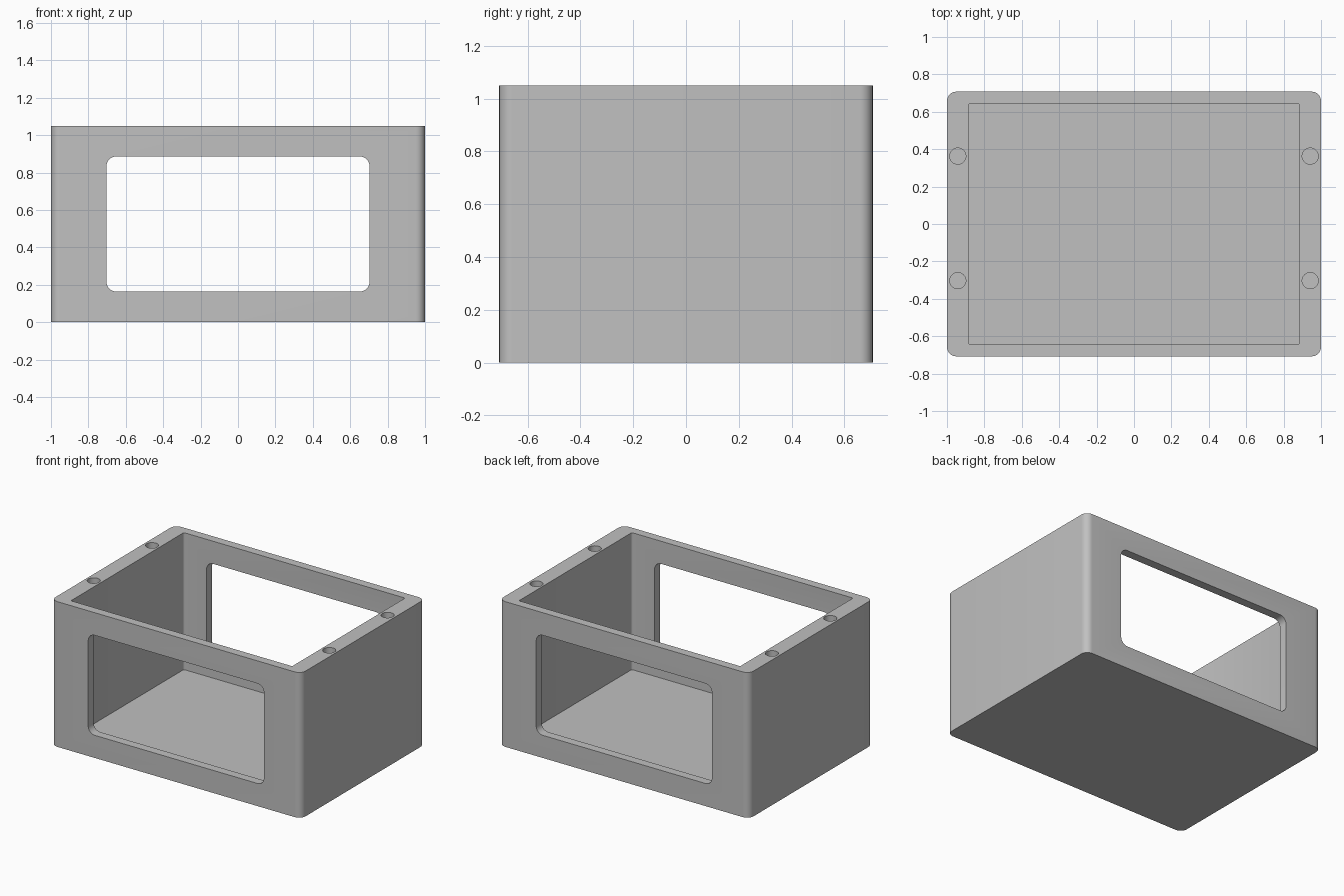
import bpy
import bmesh
from math import cos, sin, pi, radians
from mathutils import Matrix, Vector

cube = bpy.data.objects.get("Cube")
if cube:
    bpy.data.objects.remove(cube, do_unlink=True)

WIDTH, DEPTH, HEIGHT = 2.0, 1.415, 1.05
FLOOR = 0.06

grey = bpy.data.materials.new("plain grey")
grey.use_nodes = True
grey.diffuse_color = (0.53, 0.53, 0.53, 1)
grey.node_tree.nodes["Principled BSDF"].inputs["Base Color"].default_value = grey.diffuse_color


def rounded_prism(name, width, depth, height, radius, steps=8):
    """Upright prism on z = 0 with a rounded rectangle as its outline."""
    bm = bmesh.new()
    outline = []
    for i, (sx, sy) in enumerate([(1, 1), (-1, 1), (-1, -1), (1, -1)]):
        for k in range(steps + 1):
            a = (i + k / steps) * pi / 2
            outline.append(bm.verts.new((sx * (width / 2 - radius) + radius * cos(a),
                                         sy * (depth / 2 - radius) + radius * sin(a), 0)))
    base = bm.faces.new(outline)
    top = bmesh.ops.extrude_face_region(bm, geom=[base])["geom"]
    bmesh.ops.translate(bm, vec=Vector((0, 0, height)),
                        verts=[v for v in top if isinstance(v, bmesh.types.BMVert)])
    bmesh.ops.recalc_face_normals(bm, faces=bm.faces)
    mesh = bpy.data.meshes.new(name)
    bm.to_mesh(mesh)
    bm.free()
    mesh.materials.append(grey)
    obj = bpy.data.objects.new(name, mesh)
    bpy.context.collection.objects.link(obj)
    return obj


def cut(target, cutter):
    """Subtract the cutter from the target, then discard it."""
    cutter.hide_render = True
    mod = target.modifiers.new("cut", "BOOLEAN")
    mod.operation = "DIFFERENCE"
    mod.solver = "EXACT"
    mod.object = cutter
    bpy.context.view_layer.objects.active = target
    bpy.ops.object.modifier_apply(modifier=mod.name)
    bpy.data.objects.remove(cutter, do_unlink=True)


# Outer body with rounded upright corners
box = rounded_prism("open_box", WIDTH, DEPTH, HEIGHT, 0.05)

# Open cavity above the floor
cavity = rounded_prism("cavity_cutter", 1.77, 1.29, HEIGHT, 0.01, 3)
cavity.data.transform(Matrix.Translation((0, 0, FLOOR)))
cut(box, cavity)

# Rounded window through the front and back walls
window = rounded_prism("window_cutter", 1.406, 0.723, 2, 0.053)
window.data.transform(Matrix.Translation((0, 1, 0.525)) @ Matrix.Rotation(radians(90), 4, "X"))
cut(box, window)

# Blind screw holes in the side rims
for x in (-0.942, 0.942):
    for y in (-0.303, 0.363):
        hole = rounded_prism("hole_cutter", 0.0862, 0.0862, 0.4, 0.043)
        hole.data.transform(Matrix.Translation((x, y, HEIGHT - 0.2)))
        cut(box, hole)

# Smooth the rounded corners, keep the edges crisp
bpy.ops.object.select_all(action="DESELECT")
box.select_set(True)
bpy.context.view_layer.objects.active = box
bpy.ops.object.shade_smooth_by_angle(angle=radians(30))
